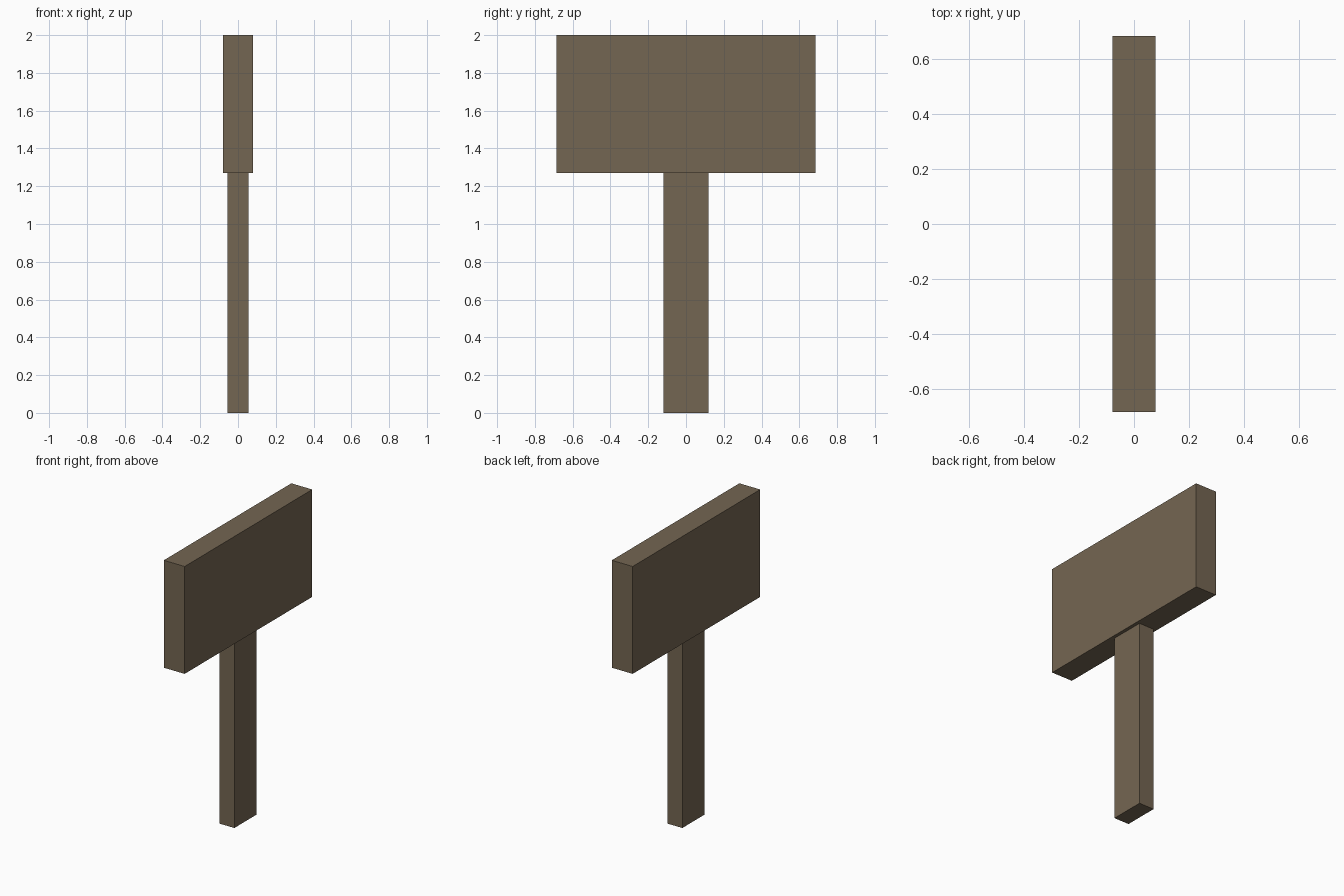
import bpy

if "Cube" in bpy.data.objects:
    bpy.data.objects.remove(bpy.data.objects["Cube"])

# One weathered wood colour for the whole sign
wood = bpy.data.materials.new("brown_wood")
wood.diffuse_color = (0.175, 0.132, 0.084, 1.0)
wood.use_nodes = True
wood.node_tree.nodes["Principled BSDF"].inputs["Base Color"].default_value = wood.diffuse_color


def box(name, size, z_bottom):
    """Centred box standing on the given height."""
    bpy.ops.mesh.primitive_cube_add(size=1, location=(0, 0, z_bottom + size[2] / 2))
    obj = bpy.context.object
    obj.name = name
    obj.scale = size
    bpy.ops.object.transform_apply(location=False, rotation=False, scale=True)
    obj.data.materials.append(wood)
    return obj


# Upright post
box("post", (0.112, 0.238, 1.27), 0.0)

# Wide sign board resting on the post
box("sign_board", (0.157, 1.37, 0.73), 1.27)
